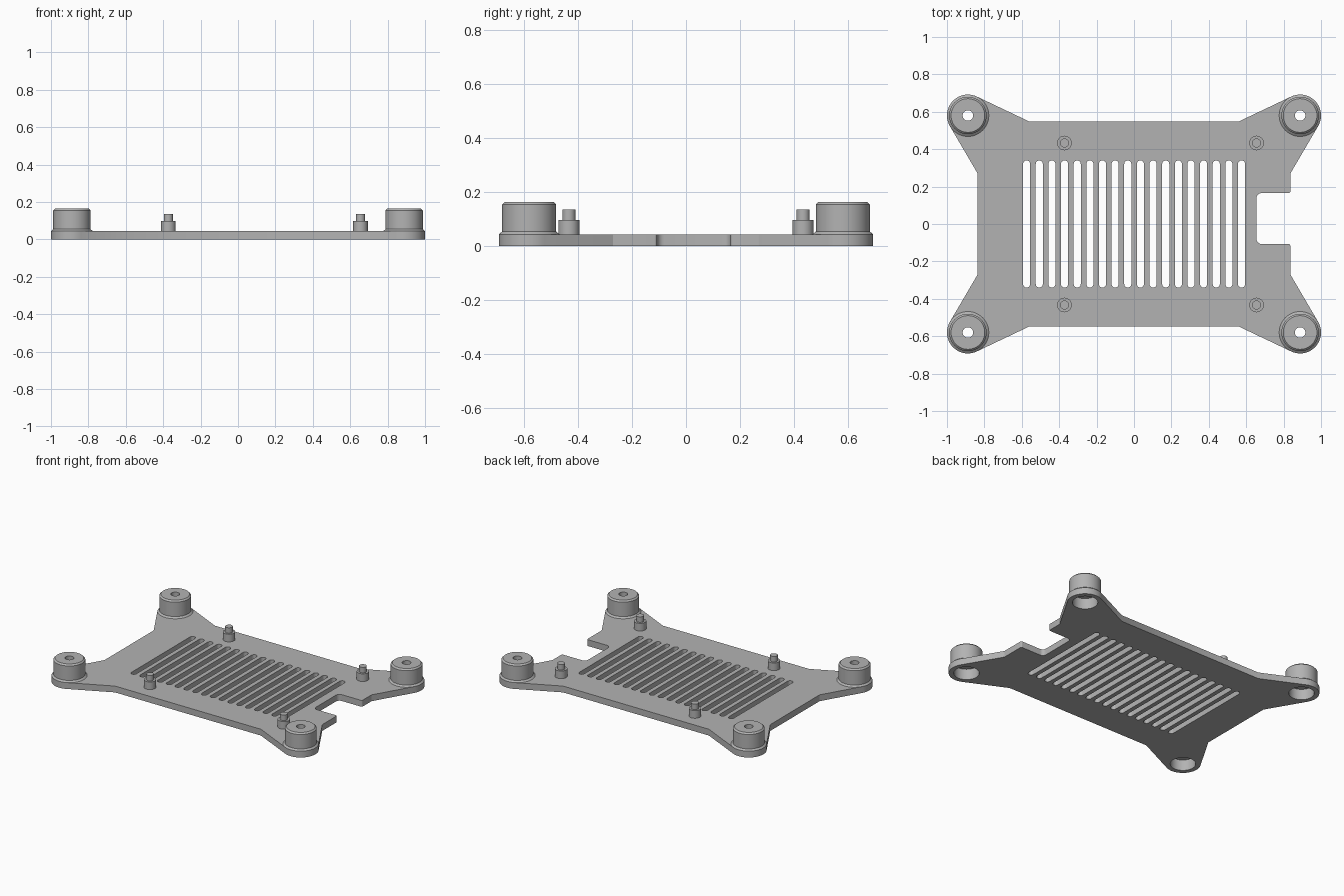
import bpy, bmesh, math
from mathutils import Vector

if "Cube" in bpy.data.objects:
    bpy.data.objects.remove(bpy.data.objects["Cube"])

grey = bpy.data.materials.new("matte grey")
grey.use_nodes = True
colour = (0.45, 0.45, 0.45, 1)
grey.diffuse_color = colour
grey.node_tree.nodes["Principled BSDF"].inputs["Base Color"].default_value = colour

THICK = 0.044
BOSS = Vector((0.888, 0.58))
CORNER_R, BORE_R = 0.112, 0.08


def arc(cx, cy, r, a0, a1, n):
    return [(cx + r * math.cos(a0 + (a1 - a0) * i / n),
             cy + r * math.sin(a0 + (a1 - a0) * i / n)) for i in range(n + 1)]


def finish(obj):
    obj.data.materials.clear()
    obj.data.materials.append(grey)
    bpy.ops.object.select_all(action='DESELECT')
    obj.select_set(True)
    bpy.context.view_layer.objects.active = obj
    bpy.ops.object.shade_smooth_by_angle(angle=math.radians(30))


def tangent_angle(point, side):
    # Direction from the corner centre to where a line from point touches its arc
    d = Vector(point) - BOSS
    return math.atan2(d.y, d.x) + side * math.acos(CORNER_R / d.length)


def lathe(name, profile, x, y, segments=48):
    bm = bmesh.new()
    verts = [bm.verts.new((r, 0, z)) for r, z in profile]
    edges = [bm.edges.new((verts[i], verts[(i + 1) % len(verts)])) for i in range(len(verts))]
    bmesh.ops.spin(bm, geom=verts + edges, cent=(0, 0, 0), axis=(0, 0, 1),
                   angle=math.tau, steps=segments, use_merge=False)
    bmesh.ops.remove_doubles(bm, verts=bm.verts, dist=1e-5)
    bmesh.ops.recalc_face_normals(bm, faces=bm.faces)
    mesh = bpy.data.meshes.new(name)
    bm.to_mesh(mesh)
    bm.free()
    obj = bpy.data.objects.new(name, mesh)
    obj.location = (x, y, 0)
    bpy.context.collection.objects.link(obj)
    finish(obj)


# Plate outline: one quarter with a rounded ear, mirrored around
side_pt, end_pt = (0.836, 0.27), (0.56, 0.548)
a0, a1 = tangent_angle(side_pt, 1), tangent_angle(end_pt, -1)
a0 = math.remainder(a0, math.tau)
a1 = math.remainder(a1, math.tau)
if a1 < a0:
    a1 += math.tau
quarter = [side_pt] + arc(BOSS.x, BOSS.y, CORNER_R, a0, a1, 24) + [end_pt]
outline = quarter + [(-x, y) for x, y in reversed(quarter)]
outline += [(-x, -y) for x, y in quarter] + [(x, -y) for x, y in reversed(quarter)]

# Connector notch in the left edge, with rounded corners
lo, hi, inner, edge = -0.107, 0.165, 0.655, 0.836
R, S, q = 0.027, 0.01, math.pi / 2
outline += arc(edge - S, lo - S, S, 0, q, 4)
outline += arc(inner + R, lo + R, R, 3 * q, 2 * q, 6)
outline += arc(inner + R, hi - R, R, 2 * q, q, 6)
outline += arc(edge - S, hi + S, S, -q, 0, 4)

# Vent slots and screw bores
loops = [outline]
SLOTS, HALF, W = 18, 0.34, 0.019
for i in range(SLOTS):
    x = -0.574 + i * 1.149 / (SLOTS - 1)
    loops.append(arc(x, HALF - W, W, 0, math.pi, 10)
                 + arc(x, W - HALF, W, math.pi, math.tau, 10))
corners = [(sx, sy) for sx in (1, -1) for sy in (1, -1)]
for sx, sy in corners:
    loops.append(arc(sx * BOSS.x, sy * BOSS.y, BORE_R, 0, math.tau, 48)[:-1])

curve = bpy.data.curves.new("base_plate", 'CURVE')
curve.dimensions = '2D'
curve.fill_mode = 'BOTH'
curve.extrude = THICK / 2
for loop in loops:
    spline = curve.splines.new('POLY')
    spline.points.add(len(loop) - 1)
    for p, (x, y) in zip(spline.points, loop):
        p.co = (x, y, 0, 1)
    spline.use_cyclic_u = True
source = bpy.data.objects.new("plate_outline", curve)
bpy.context.collection.objects.link(source)
bpy.context.view_layer.update()
graph = bpy.context.evaluated_depsgraph_get()
mesh = bpy.data.meshes.new_from_object(source.evaluated_get(graph))
bpy.data.objects.remove(source)
bm = bmesh.new()
bm.from_mesh(mesh)
bmesh.ops.translate(bm, verts=bm.verts, vec=(0, 0, THICK / 2))
bmesh.ops.remove_doubles(bm, verts=bm.verts, dist=1e-5)
bmesh.ops.recalc_face_normals(bm, faces=bm.faces)
bm.to_mesh(mesh)
bm.free()
plate = bpy.data.objects.new("base_plate", mesh)
bpy.context.collection.objects.link(plate)
finish(plate)

# Hollow corner bosses with a flared foot and chamfered rim
TOP, CEIL, HOLE = 0.164, 0.075, 0.028
boss = [(BORE_R, THICK), (CORNER_R, THICK), (0.1, THICK + 0.01), (0.1, TOP - 0.01),
        (0.09, TOP), (HOLE, TOP), (HOLE, CEIL), (BORE_R, CEIL)]
# Stepped locating pegs
peg = [(0, THICK), (0.039, THICK), (0.039, 0.097), (0.024, 0.097), (0.024, 0.135), (0, 0.135)]
for sx, sy in corners:
    place = ("back" if sy > 0 else "front") + ("_left" if sx > 0 else "_right")
    lathe(place + "_boss", boss, sx * BOSS.x, sy * BOSS.y)
    lathe(place + "_peg", peg, 0.655 if sx > 0 else -0.372, sy * 0.433, 32)
